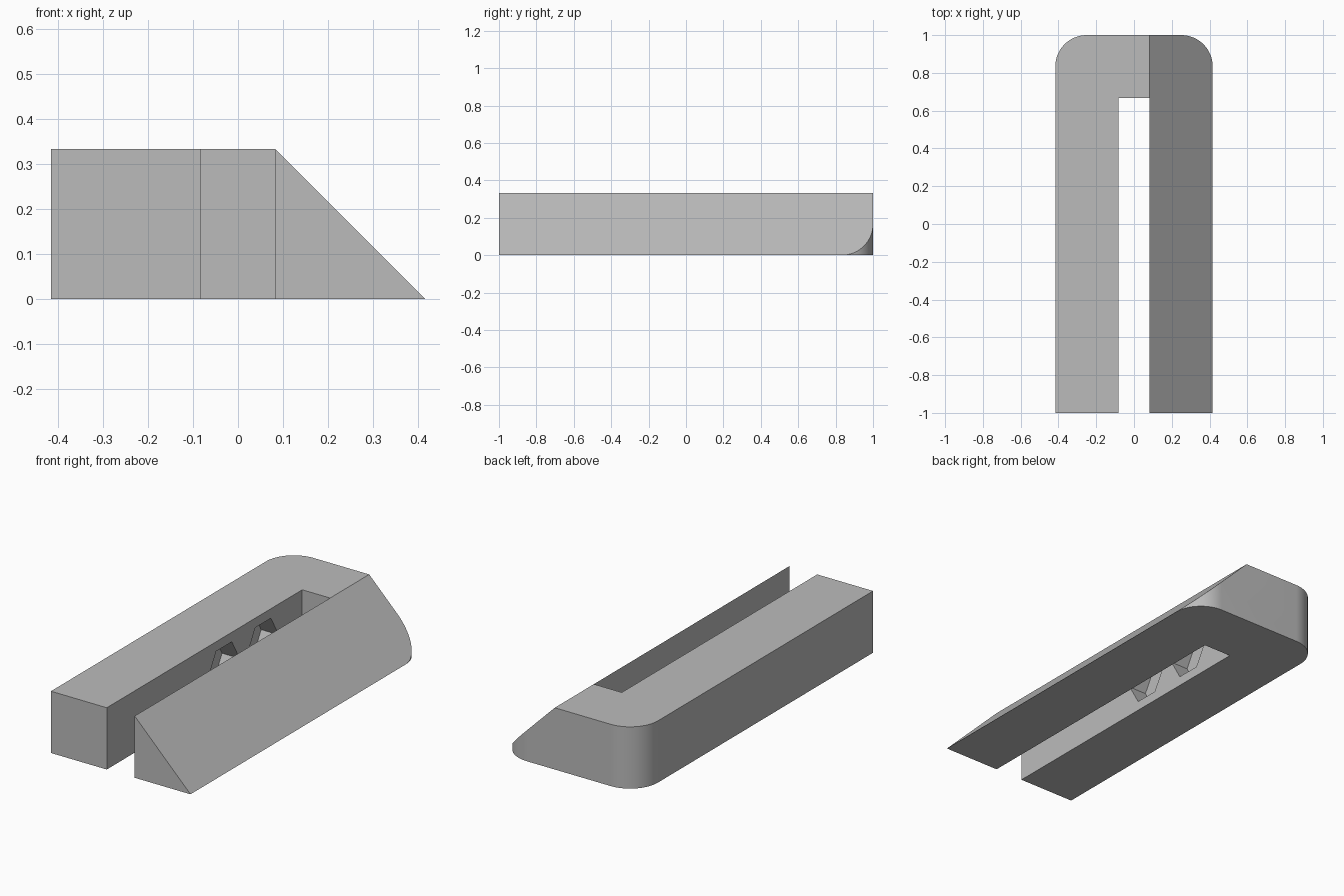
import bpy
import bmesh
from math import sin, cos, pi, radians
from mathutils import Matrix, Vector

cube = bpy.data.objects.get("Cube")
if cube:
    bpy.data.objects.remove(cube, do_unlink=True)

T = 1 / 12                 # base unit of the design
HALF_W, HEIGHT = 5 * T, 4 * T
SLOT_END = 8 * T
CORNER_R = 2 * T
HOLE_R, NUT_R, NUT_DEPTH = 0.075, 0.133, 0.105
YZX = Matrix(((0, 0, 1), (1, 0, 0), (0, 1, 0))).to_4x4()   # profile in YZ, along X
XZY = Matrix(((1, 0, 0), (0, 0, 1), (0, 1, 0))).to_4x4()   # profile in XZ, along Y


def prism(name, profile, start, end, axes=Matrix()):
    """Extrude a closed 2D profile between two depths."""
    bm = bmesh.new()
    face = bm.faces.new([bm.verts.new((u, v, start)) for u, v in profile])
    made = bmesh.ops.extrude_face_region(bm, geom=[face])["geom"]
    moved = [g for g in made if isinstance(g, bmesh.types.BMVert)]
    bmesh.ops.translate(bm, verts=moved, vec=Vector((0, 0, end - start)))
    bm.transform(axes)
    bmesh.ops.recalc_face_normals(bm, faces=bm.faces)
    mesh = bpy.data.meshes.new(name)
    bm.to_mesh(mesh)
    bm.free()
    obj = bpy.data.objects.new(name, mesh)
    bpy.context.collection.objects.link(obj)
    return obj


def arc(cx, cy, r, a0, a1, steps):
    angles = [radians(a0 + (a1 - a0) * i / steps) for i in range(steps + 1)]
    return [(cx + r * cos(a), cy + r * sin(a)) for a in angles]


def carve(target, cutter, operation="DIFFERENCE"):
    """Apply a boolean and discard the cutter."""
    cutter.hide_render = True
    mod = target.modifiers.new("carve", "BOOLEAN")
    mod.operation, mod.object, mod.solver = operation, cutter, "EXACT"
    bpy.ops.object.select_all(action="DESELECT")
    target.select_set(True)
    bpy.context.view_layer.objects.active = target
    bpy.ops.object.modifier_apply(modifier=mod.name)
    bpy.data.objects.remove(cutter, do_unlink=True)


# Body: sloped cross-section running front to back
section = [(-HALF_W, 0), (HALF_W, 0), (T, HEIGHT), (-HALF_W, HEIGHT)]
body = prism("slotted_bracket", section, -1, 1, XZY)

# Rounded back corners
cx, cy = HALF_W - CORNER_R, 1 - CORNER_R
plan = [(-HALF_W, -1.2), (HALF_W, -1.2)]
plan += arc(cx, cy, CORNER_R, 0, 90, 20) + arc(-cx, cy, CORNER_R, 90, 180, 20)
carve(body, prism("plan_cutter", plan, -0.5, 0.8), "INTERSECT")

# Slot open at the front
slot = [(-T, -1.2), (T, -1.2), (T, SLOT_END), (-T, SLOT_END)]
carve(body, prism("slot_cutter", slot, -0.5, 0.8))

# Teardrop bolt holes with hexagonal nut pockets on the slot side
for i in range(4):
    y, z = (i - 2) * 4 * T, HEIGHT / 2
    drop = arc(y, z, HOLE_R, 135, 405, 36) + [(y, z + HOLE_R * 2 ** 0.5)]
    carve(body, prism("hole_cutter", drop, -0.6, -T - NUT_DEPTH / 2, YZX))
    nut = arc(y, z, NUT_R, 0, 300, 5)
    carve(body, prism("nut_cutter", nut, -T - NUT_DEPTH, 0, YZX))

# Single plain grey
grey = bpy.data.materials.new("plain grey")
grey.use_nodes = True
colour = (0.5, 0.5, 0.5, 1)
grey.diffuse_color = colour
grey.node_tree.nodes["Principled BSDF"].inputs["Base Color"].default_value = colour
body.data.materials.clear()
body.data.materials.append(grey)
for poly in body.data.polygons:
    poly.material_index = 0

bpy.ops.object.select_all(action="DESELECT")
body.select_set(True)
bpy.context.view_layer.objects.active = body
bpy.ops.object.shade_smooth_by_angle(angle=radians(30))
